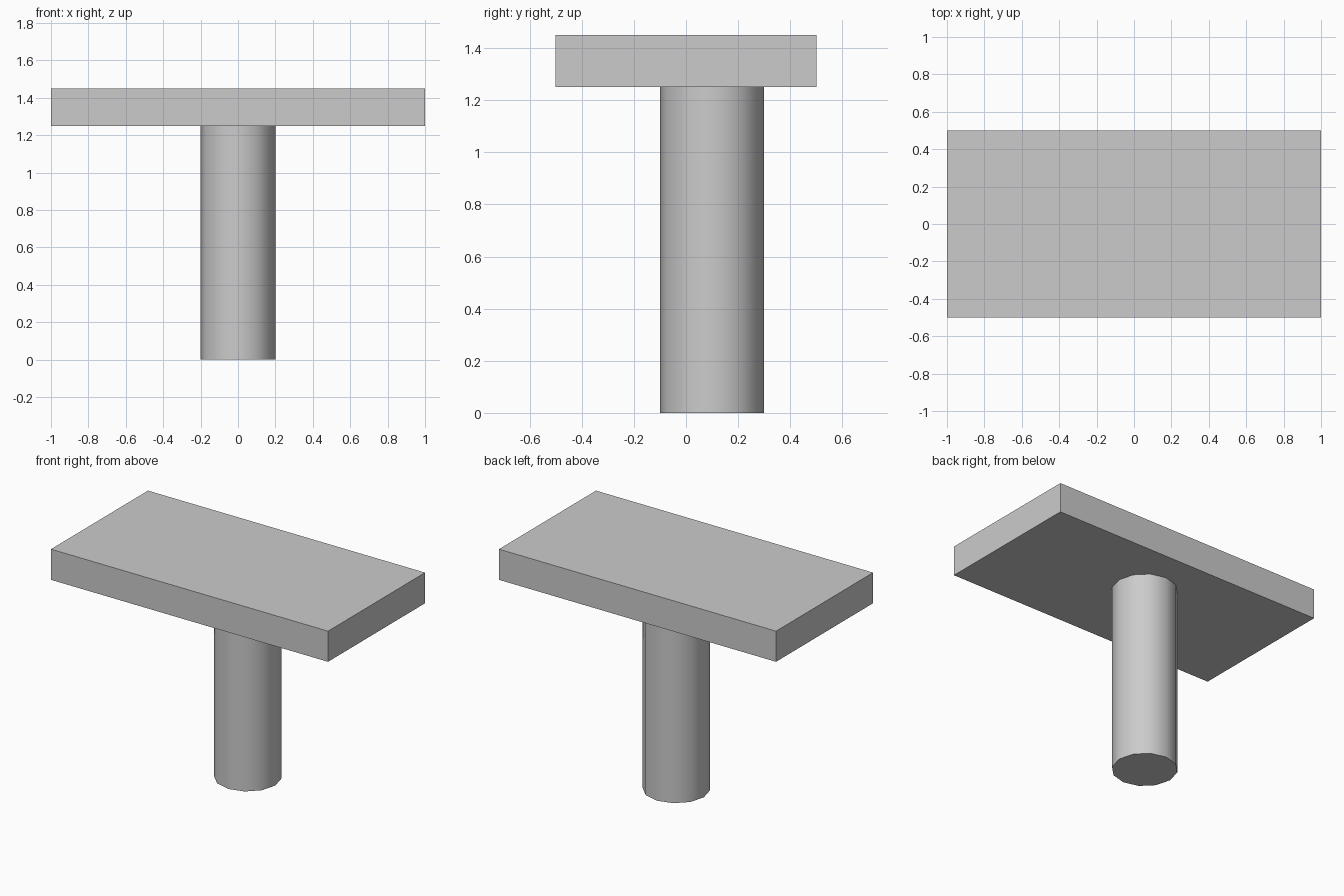
import bpy
import math

cube = bpy.data.objects.get("Cube")
if cube:
    bpy.data.objects.remove(cube, do_unlink=True)

# One plain grey for the whole model
GREY = (0.6, 0.6, 0.6, 1.0)
grey = bpy.data.materials.new("plain_grey")
grey.use_nodes = True
grey.diffuse_color = GREY
grey.node_tree.nodes["Principled BSDF"].inputs["Base Color"].default_value = GREY


def finish(name):
    obj = bpy.context.object
    obj.name = name
    obj.data.materials.append(grey)
    return obj


# Flat rectangular top
bpy.ops.mesh.primitive_cube_add(size=1, location=(0, 0, 1.35))
top = finish("table_top")
top.scale = (2, 1, 0.2)
bpy.ops.object.transform_apply(location=False, rotation=False, scale=True)

# Twelve-sided smooth pedestal, set slightly towards the back
bpy.ops.mesh.primitive_cylinder_add(vertices=12, radius=0.2, depth=1.25,
                                    location=(0, 0.1, 0.625))
finish("pedestal")
bpy.ops.object.shade_smooth_by_angle(angle=math.radians(40))
